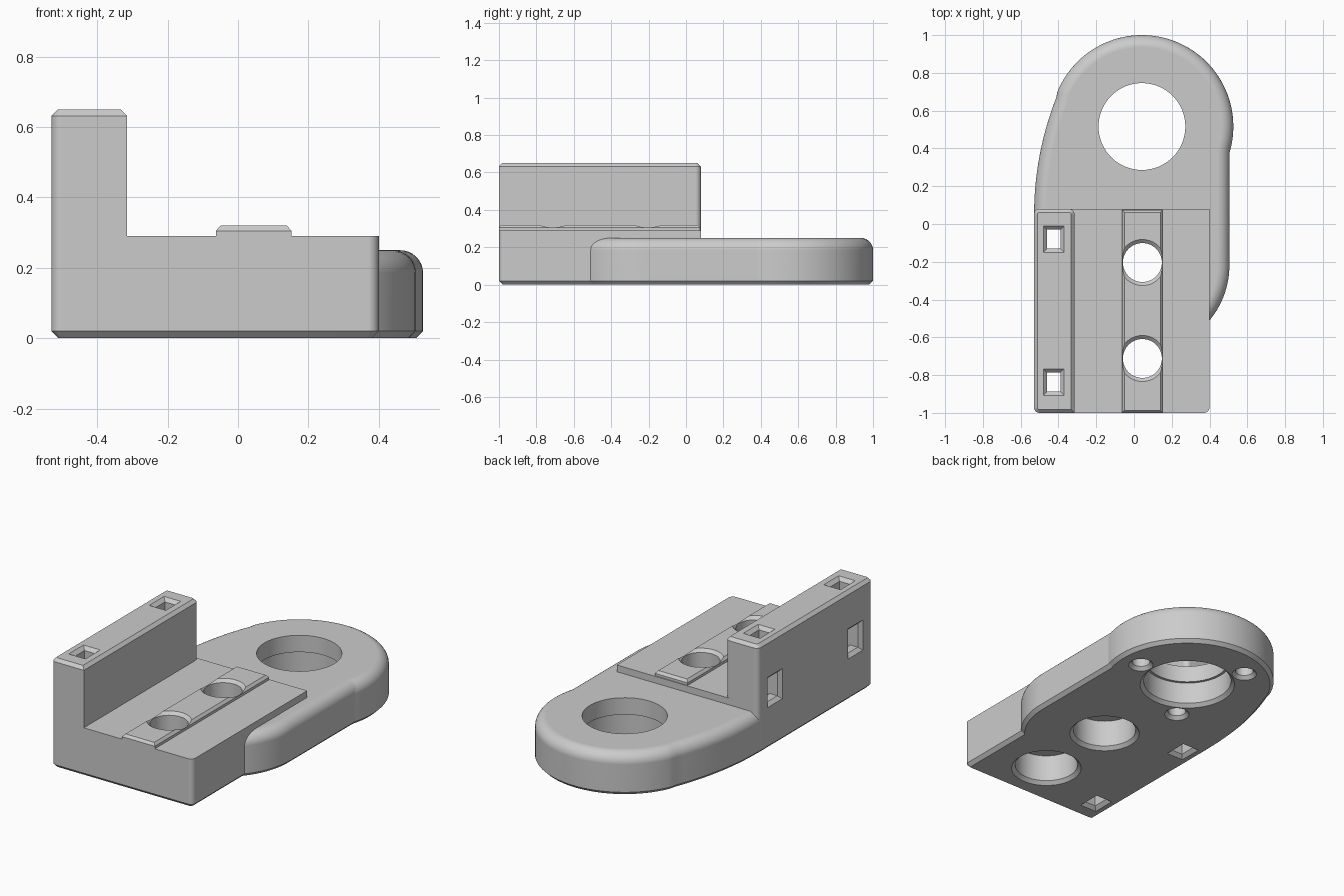
import bpy, bmesh, math
from mathutils import Vector, Matrix

cube = bpy.data.objects.get("Cube")
if cube:
    bpy.data.objects.remove(cube, do_unlink=True)

grey = bpy.data.materials.new("plain_grey")
grey.use_nodes = True
colour = (0.6, 0.6, 0.6, 1)
grey.diffuse_color = colour
grey.node_tree.nodes["Principled BSDF"].inputs["Base Color"].default_value = colour


def arc(cx, cy, r, a0, a1, n):
    """Points along an arc, angles in degrees."""
    angles = [math.radians(a0 + (a1 - a0) * i / n) for i in range(n + 1)]
    return [(cx + r * math.cos(a), cy + r * math.sin(a)) for a in angles]


def circle(cx, cy, r):
    return arc(cx, cy, r, 0, 360, 64)[:-1]


def rectangle(x0, x1, y0, y1, rounded=(), r=0.03):
    """Counter-clockwise rectangle; corners 0..3 start at front left (-x, -y)."""
    pts = []
    for i, (x, y) in enumerate([(x0, y0), (x1, y0), (x1, y1), (x0, y1)]):
        if i in rounded:
            cx = x + r if x == x0 else x - r
            cy = y + r if y == y0 else y - r
            pts += arc(cx, cy, r, 180 + 90 * i, 270 + 90 * i, 8)
        else:
            pts.append((x, y))
    return pts


def inset(pts, d):
    """Move a counter-clockwise outline inwards by d with mitred corners."""
    out = []
    for i, p in enumerate(pts):
        p = Vector(p)
        e0 = (p - Vector(pts[i - 1])).normalized()
        e1 = (Vector(pts[(i + 1) % len(pts)]) - p).normalized()
        n0, n1 = Vector((-e0.y, e0.x)), Vector((-e1.y, e1.x))
        out.append(p + (n0 + n1) * d / (1 + n0.dot(n1)))
    return out


def loft(name, pts, rings, matrix=Matrix()):
    """Closed solid through (height, inset) rings of one outline."""
    bm = bmesh.new()
    loops = [[bm.verts.new((p[0], p[1], z)) for p in inset(pts, d)] for z, d in rings]
    bm.faces.new(loops[0][::-1])
    bm.faces.new(loops[-1])
    n = len(pts)
    for a, b in zip(loops, loops[1:]):
        for i in range(n):
            j = (i + 1) % n
            bm.faces.new((a[i], a[j], b[j], b[i]))
    bm.transform(matrix)
    bmesh.ops.recalc_face_normals(bm, faces=bm.faces)
    mesh = bpy.data.meshes.new(name)
    bm.to_mesh(mesh)
    bm.free()
    mesh.materials.append(grey)
    obj = bpy.data.objects.new(name, mesh)
    bpy.context.collection.objects.link(obj)
    return obj


def cut(part, cutters):
    """Subtract each cutter from the part."""
    bpy.context.view_layer.objects.active = part
    for cutter in cutters:
        mod = part.modifiers.new("cut", "BOOLEAN")
        mod.operation, mod.solver, mod.object = "DIFFERENCE", "EXACT", cutter
        bpy.ops.object.modifier_apply(modifier=mod.name)


C = 0.02                     # common chamfer
HX, HY = 0.042, 0.516        # ring hole centre

# Main block with its bottom chamfer
block = loft("main_block", rectangle(-0.36, 0.4, -1, 0.08, rounded=(1,)),
             [(0, C), (C, 0), (0.29, 0)])

# Tall side wall
wall = loft("side_wall", rectangle(-0.53, -0.315, -1, 0.08, rounded=(0, 2, 3)),
            [(0, C), (C, 0), (0.632, 0), (0.65, 0.018)])

# Rounded base plate: outline runs counter-clockwise from the front right
outline = (arc(0.052, -0.22, 0.453, -60, 0, 20)
           + arc(HX, HY, 0.484, -16.5, 157.5, 60)
           + arc(1.161, 0.05, 1.69, 158.5, 186, 20)
           + [(-0.2, -0.5)])
R = 0.065
fillet = [(0.25 - R + R * math.sin(a), R - R * math.cos(a))
          for a in (math.radians(90 * i / 8) for i in range(9))]
plate = loft("base_plate", outline, [(0, C), (C, 0)] + fillet)

# Low guide rail on the block
rail = loft("guide_rail", rectangle(-0.063, 0.152, -1, 0.075),
            [(0.28, 0), (0.305, 0), (0.32, 0.013)])

# Bolt holes through the rail, counterbored from below
bolt_holes = [loft("bolt_hole", circle(0.0445, y, 0.103),
                   [(-0.01, -0.102), (C, -0.072), (0.18, -0.072), (0.18, 0),
                    (0.303, 0), (0.33, -0.03)])
              for y in (-0.204, -0.712)]

# Large stepped ring hole with three blind screw holes around it
ring_holes = [loft("ring_hole", circle(HX, HY, 0.23),
                   [(-0.01, -0.045), (C, -0.015), (0.15, -0.015), (0.15, 0), (0.4, 0)])]
for a in (0, 120, 240):
    t = math.radians(a)
    ring_holes.append(loft("screw_hole",
                           circle(HX + 0.34 * math.cos(t), HY + 0.34 * math.sin(t), 0.05),
                           [(-0.01, -0.028), (C, 0), (0.15, 0)]))

# Square shafts down the wall, each with a window on the outer side
shafts, windows = [], []
for y in (-0.08, -0.837):
    shafts.append(loft("wall_shaft", rectangle(-0.46, -0.39, y - 0.05, y + 0.05),
                       [(-0.01, -0.03), (C, 0), (0.63, 0), (0.66, -0.03)]))
    turn = Matrix.Translation((-0.53, y, 0.34)) @ Matrix.Rotation(math.radians(90), 4, "Y")
    windows.append(loft("side_window", rectangle(-0.07, 0.07, -0.05, 0.05),
                        [(-0.01, -0.03), (C, 0), (0.13, 0)], turn))

cut(block, bolt_holes)
cut(rail, bolt_holes)
cut(plate, bolt_holes + ring_holes + shafts[:1])
cut(wall, shafts + windows)
for cutter in bolt_holes + ring_holes + shafts + windows:
    bpy.data.objects.remove(cutter, do_unlink=True)

# Smooth the rounded surfaces, keep the machined edges crisp
for part in (block, wall, plate, rail):
    bpy.ops.object.select_all(action="DESELECT")
    part.select_set(True)
    bpy.context.view_layer.objects.active = part
    bpy.ops.object.shade_smooth_by_angle(angle=math.radians(14))
    weighted = part.modifiers.new("even_shading", "WEIGHTED_NORMAL")
    weighted.keep_sharp = True
